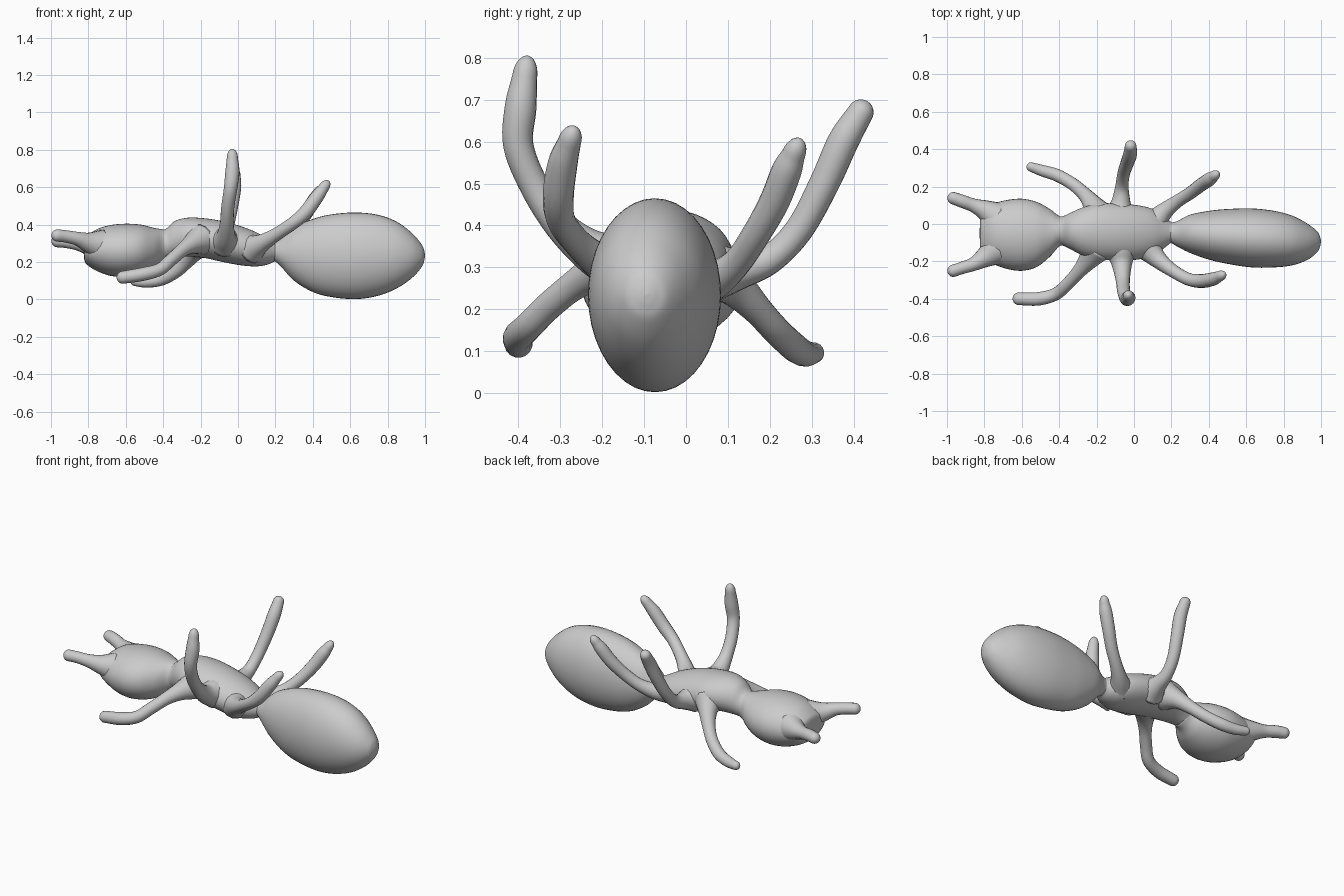
import bpy, bmesh, math
from mathutils import Vector, Quaternion

cube = bpy.data.objects.get("Cube")
if cube:
    bpy.data.objects.remove(cube, do_unlink=True)

mat = bpy.data.materials.new("plain grey")
mat.use_nodes = True
GREY = (0.6, 0.6, 0.6, 1)
mat.diffuse_color = GREY
bsdf = mat.node_tree.nodes["Principled BSDF"]
bsdf.inputs["Base Color"].default_value = GREY
bsdf.inputs["Roughness"].default_value = 0.6


def smooth_path(pts, steps):
    """Catmull-Rom interpolation through points of any dimension."""
    pts = [Vector(p) for p in pts]
    ext = [2 * pts[0] - pts[1]] + pts + [2 * pts[-1] - pts[-2]]
    out = []
    for a, b, c, d in zip(ext, ext[1:], ext[2:], ext[3:]):
        for i in range(steps):
            t = i / steps
            out.append(0.5 * (2 * b + (c - a) * t + (2 * a - 5 * b + 4 * c - d) * t * t
                              + (3 * b - a - 3 * c + d) * t ** 3))
    return out + [pts[-1]]


def skin(name, rings):
    """Bridge a list of vertex rings into a closed smooth mesh."""
    bm = bmesh.new()
    loops = [[bm.verts.new(v) for v in ring] for ring in rings]
    n = len(loops[0])
    for r0, r1 in zip(loops, loops[1:]):
        for i in range(n):
            bm.faces.new((r0[i], r0[(i + 1) % n], r1[(i + 1) % n], r1[i]))
    bm.faces.new(loops[0][::-1])
    bm.faces.new(loops[-1])
    bmesh.ops.recalc_face_normals(bm, faces=bm.faces)
    for f in bm.faces:
        f.smooth = True
    me = bpy.data.meshes.new(name)
    bm.to_mesh(me)
    bm.free()
    me.materials.append(mat)
    ob = bpy.data.objects.new(name, me)
    bpy.context.collection.objects.link(ob)
    return ob


def body(name, slices, sides=40):
    """Loft ellipses along x; each slice is x, y low, y high, z low, z high."""
    rings = []
    for x, y0, y1, z0, z1 in (slice_ for slice_ in smooth_path5(slices)):
        rings.append([(x, (y0 + y1) / 2 + (y1 - y0) / 2 * math.cos(a),
                       (z0 + z1) / 2 + (z1 - z0) / 2 * math.sin(a))
                      for a in (math.tau * i / sides for i in range(sides))])
    return skin(name, rings)


def smooth_path5(slices):
    """Smooth five-value slices."""
    return [tuple(p) for p in smooth_path(slices, 5)]


def limb(name, pts, tip=1.0, sides=16):
    """Sweep a round tube along x, y, z, radius points with a domed tip."""
    path = [(p.xyz, p.w) for p in smooth_path(pts, 6)]
    end, r = path[-1]
    d = (end - path[-2][0]).normalized()
    for k in range(1, 7):
        a = math.radians(14.5 * k)
        path.append((end + d * r * tip * math.sin(a), r * math.cos(a)))
    rings, prev, q = [], Vector((0, 0, 1)), Quaternion()
    for i, (c, r) in enumerate(path):
        t = (path[min(i + 1, len(path) - 1)][0] - path[max(i - 1, 0)][0]).normalized()
        q = prev.rotation_difference(t) @ q
        prev = t
        rings.append([c + q @ Vector((r * math.cos(a), r * math.sin(a), 0))
                      for a in (math.tau * j / sides for j in range(sides))])
    return skin(name, rings)


# Three body segments
body("abdomen", [
    (0.13, -0.11, 0.03, 0.20, 0.31), (0.19, -0.10, 0.01, 0.205, 0.305),
    (0.23, -0.12, 0.015, 0.175, 0.325), (0.30, -0.155, 0.05, 0.10, 0.385),
    (0.40, -0.19, 0.07, 0.04, 0.43), (0.50, -0.213, 0.08, 0.013, 0.455),
    (0.63, -0.232, 0.083, 0.002, 0.465), (0.75, -0.232, 0.07, 0.02, 0.452),
    (0.85, -0.22, 0.043, 0.06, 0.415), (0.93, -0.19, 0.0, 0.115, 0.355),
    (0.98, -0.15, -0.04, 0.17, 0.297), (0.995, -0.12, -0.07, 0.205, 0.265),
    (1.0, -0.096, -0.092, 0.233, 0.237)])
body("thorax", [
    (-0.46, -0.13, 0.05, 0.20, 0.36), (-0.39, -0.115, 0.04, 0.215, 0.375),
    (-0.34, -0.135, 0.06, 0.225, 0.418), (-0.27, -0.17, 0.09, 0.23, 0.437),
    (-0.18, -0.19, 0.11, 0.222, 0.434), (-0.08, -0.195, 0.108, 0.20, 0.418),
    (0.02, -0.19, 0.10, 0.182, 0.39), (0.10, -0.17, 0.08, 0.177, 0.358),
    (0.16, -0.13, 0.04, 0.187, 0.325), (0.20, -0.10, 0.01, 0.205, 0.305),
    (0.24, -0.09, 0.0, 0.21, 0.30)])
body("head", [
    (-0.825, -0.07, -0.03, 0.25, 0.27), (-0.82, -0.16, 0.06, 0.205, 0.32),
    (-0.80, -0.19, 0.09, 0.18, 0.345), (-0.75, -0.215, 0.11, 0.15, 0.378),
    (-0.68, -0.24, 0.128, 0.126, 0.398), (-0.60, -0.25, 0.135, 0.12, 0.405),
    (-0.52, -0.23, 0.118, 0.135, 0.40), (-0.45, -0.175, 0.08, 0.165, 0.383),
    (-0.40, -0.12, 0.043, 0.20, 0.375), (-0.36, -0.11, 0.035, 0.22, 0.37)])

# Mandibles
limb("right_mandible", [(-0.74, -0.14, 0.29, 0.085), (-0.80, -0.18, 0.305, 0.055),
                        (-0.86, -0.215, 0.325, 0.037), (-0.92, -0.235, 0.337, 0.033),
                        (-0.965, -0.25, 0.342, 0.033)])
limb("left_mandible", [(-0.74, 0.04, 0.28, 0.085), (-0.80, 0.075, 0.29, 0.055),
                       (-0.86, 0.10, 0.30, 0.037), (-0.92, 0.122, 0.31, 0.035),
                       (-0.965, 0.138, 0.312, 0.033)])

# Front legs sweep down and forward
limb("front_left_leg", [(-0.19, 0.05, 0.30, 0.085), (-0.225, 0.11, 0.26, 0.052),
                        (-0.27, 0.165, 0.205, 0.037), (-0.33, 0.215, 0.15, 0.034),
                        (-0.41, 0.26, 0.108, 0.034), (-0.49, 0.285, 0.094, 0.031),
                        (-0.55, 0.305, 0.096, 0.025)])
limb("front_right_leg", [(-0.20, -0.13, 0.32, 0.085), (-0.25, -0.20, 0.295, 0.052),
                         (-0.30, -0.26, 0.262, 0.037), (-0.36, -0.325, 0.21, 0.034),
                         (-0.42, -0.375, 0.16, 0.034), (-0.51, -0.40, 0.135, 0.036),
                         (-0.615, -0.40, 0.118, 0.034)])

# Middle legs reach out and up
limb("middle_left_leg", [(-0.08, 0.05, 0.29, 0.085), (-0.07, 0.12, 0.295, 0.052),
                         (-0.065, 0.20, 0.32, 0.036), (-0.055, 0.27, 0.39, 0.034),
                         (-0.035, 0.33, 0.50, 0.036), (-0.02, 0.375, 0.60, 0.037),
                         (-0.018, 0.417, 0.67, 0.031)])
limb("middle_right_leg", [(-0.07, -0.14, 0.31, 0.085), (-0.065, -0.22, 0.335, 0.054),
                          (-0.06, -0.30, 0.40, 0.038), (-0.055, -0.36, 0.49, 0.035),
                          (-0.04, -0.40, 0.59, 0.036), (-0.03, -0.395, 0.68, 0.038),
                          (-0.03, -0.385, 0.755, 0.030)], tip=1.7)

# Rear legs reach out, back and up
limb("rear_left_leg", [(0.10, 0.0, 0.26, 0.075), (0.16, 0.065, 0.27, 0.048),
                       (0.23, 0.12, 0.31, 0.035), (0.30, 0.165, 0.375, 0.034),
                       (0.36, 0.21, 0.455, 0.036), (0.405, 0.24, 0.53, 0.036),
                       (0.428, 0.257, 0.57, 0.028)], tip=1.6)
limb("rear_right_leg", [(0.07, -0.12, 0.27, 0.080), (0.125, -0.185, 0.30, 0.050),
                        (0.20, -0.245, 0.345, 0.036), (0.29, -0.295, 0.405, 0.034),
                        (0.36, -0.305, 0.465, 0.037), (0.42, -0.295, 0.545, 0.036),
                        (0.46, -0.278, 0.60, 0.028)], tip=1.6)
